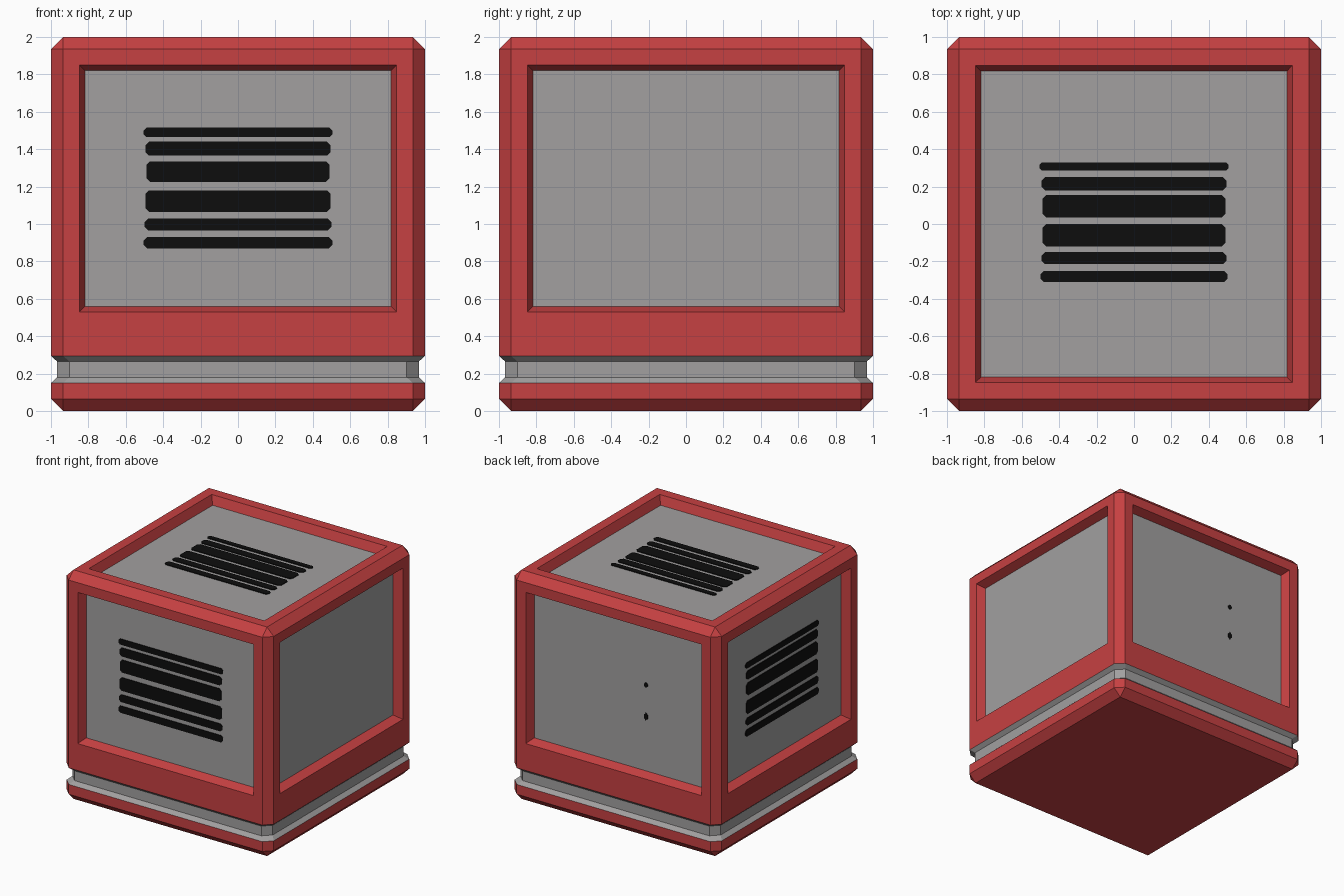
import bpy, bmesh
from mathutils import Vector

if "Cube" in bpy.data.objects:
    bpy.data.objects.remove(bpy.data.objects["Cube"])


def material(name, rgb):
    m = bpy.data.materials.new(name)
    m.diffuse_color = (*rgb, 1)
    m.use_nodes = True
    m.node_tree.nodes["Principled BSDF"].inputs["Base Color"].default_value = m.diffuse_color
    return m


red = material("red_shell", (0.565, 0.052, 0.054))
grey = material("grey_panel", (0.36, 0.352, 0.352))
black = material("black_slat", (0.004, 0.004, 0.004))


def add_object(name, bm, mats):
    bmesh.ops.recalc_face_normals(bm, faces=bm.faces)
    me = bpy.data.meshes.new(name)
    bm.to_mesh(me)
    bm.free()
    for m in mats:
        me.materials.append(m)
    ob = bpy.data.objects.new(name, me)
    bpy.context.collection.objects.link(ob)
    return ob


def ring(bm, h, c, z):
    """Square of half-width h with corners chamfered by c."""
    k = h - c
    pts = [(k, -h), (h, -k), (h, k), (k, h), (-k, h), (-h, k), (-h, -k), (-k, -h)]
    return [bm.verts.new((x, y, z)) for x, y in pts]


# Case: chamfered cube with a groove near the foot
B = 0.065
levels = [(1 - B, 0, 0), (1, B, B), (1, B, 0.15), (0.967, B, 0.18),
          (0.967, B, 0.265), (1, B, 0.295), (1, B, 2 - B), (1 - B, 0, 2)]
bm = bmesh.new()
rings = [ring(bm, *lv) for lv in levels]
for lo, hi in zip(rings, rings[1:]):
    for i in range(8):
        j = (i + 1) % 8
        bm.faces.new((lo[i], lo[j], hi[j], hi[i]))
bm.faces.new(rings[0][::-1])
bm.faces.new(rings[-1])
bmesh.ops.remove_doubles(bm, verts=bm.verts, dist=1e-5)
bmesh.ops.recalc_face_normals(bm, faces=bm.faces)

# Groove is grey
for f in bm.faces:
    if 0.15 < f.calc_center_median().z < 0.295:
        f.material_index = 1

# Recessed grey panels on the four sides and the top
panels = [f for f in bm.faces if f.calc_area() > 1 and f.calc_center_median().z > 0.5]
bmesh.ops.inset_individual(bm, faces=panels, thickness=0.087, use_even_offset=True)
for f in panels:
    if abs(f.normal.z) < 0.5:
        mid = f.calc_center_median().z
        for v in f.verts:
            v.co.z = 1.85 if v.co.z > mid else 0.53
bmesh.ops.inset_individual(bm, faces=panels, thickness=0.03, depth=-0.075,
                           use_even_offset=True)
for f in panels:
    f.material_index = 1
add_object("case", bm, [red, grey])


def plates(name, origin, u, v, rects):
    """Thin black plates with clipped corners; rects are (u0, u1, v0, v1)."""
    o, u, v = Vector(origin), Vector(u), Vector(v)
    n = u.cross(v)
    bm = bmesh.new()
    for a, b, c, d in rects:
        k = min(0.02, (d - c) * 0.3)
        pts = [(a + k, c), (b - k, c), (b, c + k), (b, d - k),
               (b - k, d), (a + k, d), (a, d - k), (a, c + k)]
        lo = [bm.verts.new(o + u * p + v * q - n * 0.002) for p, q in pts]
        hi = [bm.verts.new(o + u * p + v * q + n * 0.006) for p, q in pts]
        bm.faces.new(lo[::-1])
        bm.faces.new(hi)
        for i in range(8):
            j = (i + 1) % 8
            bm.faces.new((lo[i], lo[j], hi[j], hi[i]))
    add_object(name, bm, [black])


# Six slats: thick in the middle, thin at the top and bottom
side = [(0.505, 0.87, 0.93), (0.50, 0.965, 1.03), (0.495, 1.065, 1.18),
        (0.49, 1.225, 1.335), (0.495, 1.365, 1.44), (0.505, 1.465, 1.515)]
top = [(0.50, -0.31, -0.25), (0.495, -0.215, -0.15), (0.49, -0.12, 0.0),
       (0.49, 0.035, 0.155), (0.495, 0.18, 0.25), (0.505, 0.285, 0.33)]
side_rects = [(-w, w, lo, hi) for w, lo, hi in side]
top_rects = [(-w, w, lo, hi) for w, lo, hi in top]
F = 0.925  # distance of the panel floors from the centre
plates("front_slats", (0, -F, 0), (1, 0, 0), (0, 0, 1), side_rects)
plates("left_slats", (-F, 0, 0), (0, -1, 0), (0, 0, 1), side_rects)
plates("top_slats", (0, 0, 1 + F), (1, 0, 0), (0, 1, 0), top_rects)

# Two small marks on the back panel
plates("back_marks", (0, F, 0), (-1, 0, 0), (0, 0, 1),
       [(0.245, 0.28, 1.29, 1.33), (0.245, 0.28, 1.0, 1.07)])
